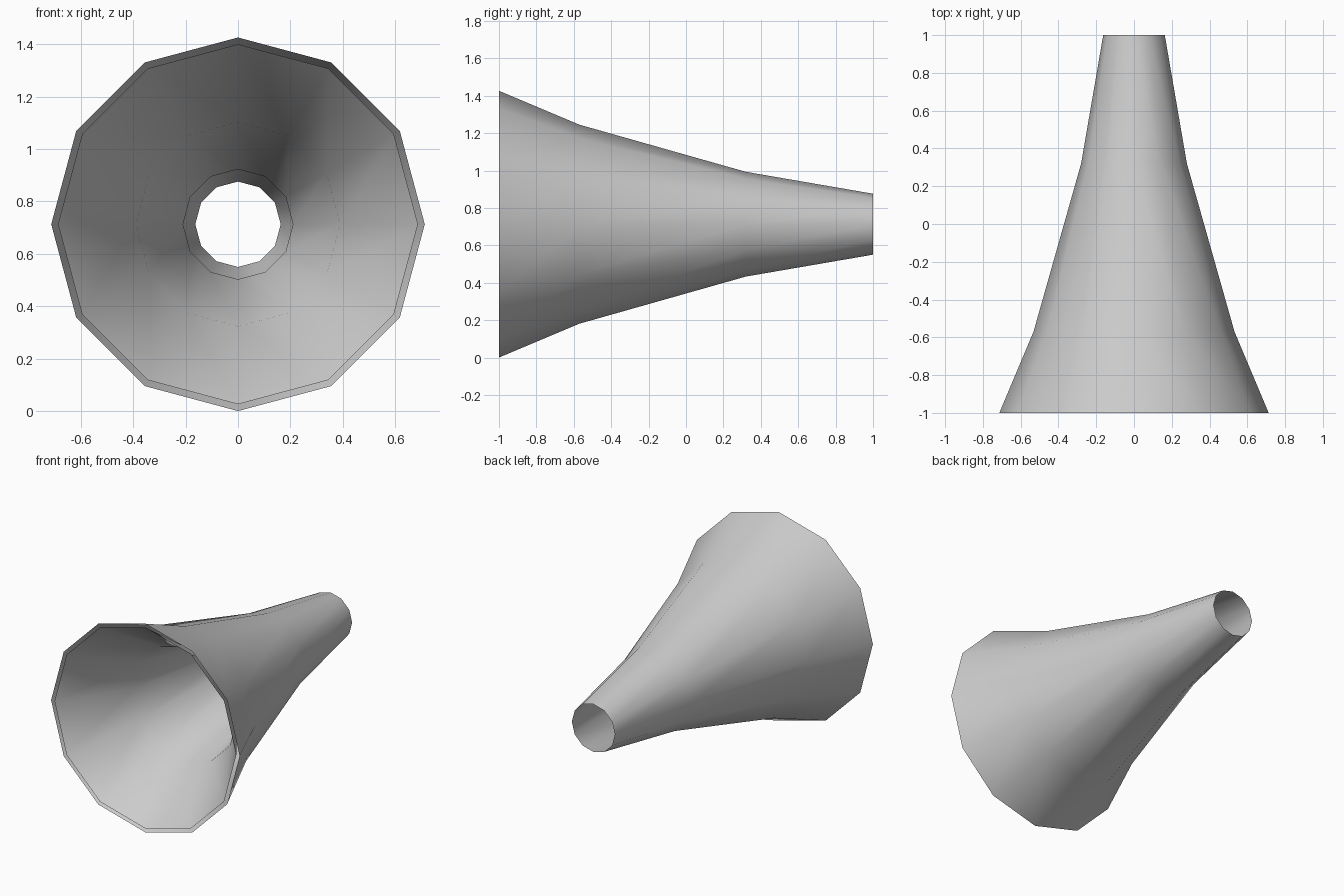
import bpy
import math

SIDES = 12
CENTRE_Z = 0.713

# Remove the default cube
cube = bpy.data.objects.get("Cube")
if cube:
    bpy.data.objects.remove(cube, do_unlink=True)

# Plain grey material
grey = bpy.data.materials.new("plain_grey")
grey.use_nodes = True
colour = (0.6, 0.6, 0.6, 1)
grey.diffuse_color = colour
grey.node_tree.nodes["Principled BSDF"].inputs["Base Color"].default_value = colour


def lathe(name, profile, inward=False):
    """Open shell of (y, radius) rings around the lengthwise axis."""
    verts = []
    for y, radius in profile:
        for i in range(SIDES):
            a = math.tau * i / SIDES
            verts.append((radius * math.sin(a), y, CENTRE_Z + radius * math.cos(a)))
    faces = []
    for ring in range(len(profile) - 1):
        for i in range(SIDES):
            j = (i + 1) % SIDES
            a, b = ring * SIDES + i, ring * SIDES + j
            quad = (a, a + SIDES, b + SIDES, b)
            faces.append(quad if inward else quad[::-1])
    mesh = bpy.data.meshes.new(name)
    mesh.from_pydata(verts, [], faces)
    mesh.materials.append(grey)
    mesh.shade_smooth()
    obj = bpy.data.objects.new(name, mesh)
    bpy.context.collection.objects.link(obj)
    return obj


# Flared outer wall, wide mouth at the front and open narrow end at the back
lathe("outer_horn", [(-1, 0.713), (-0.57, 0.532), (0.32, 0.28), (1, 0.163)])

# Inner liner set just inside the mouth
lathe("inner_liner", [(-1, 0.687), (-0.57, 0.39), (0.32, 0.21)], inward=True)
